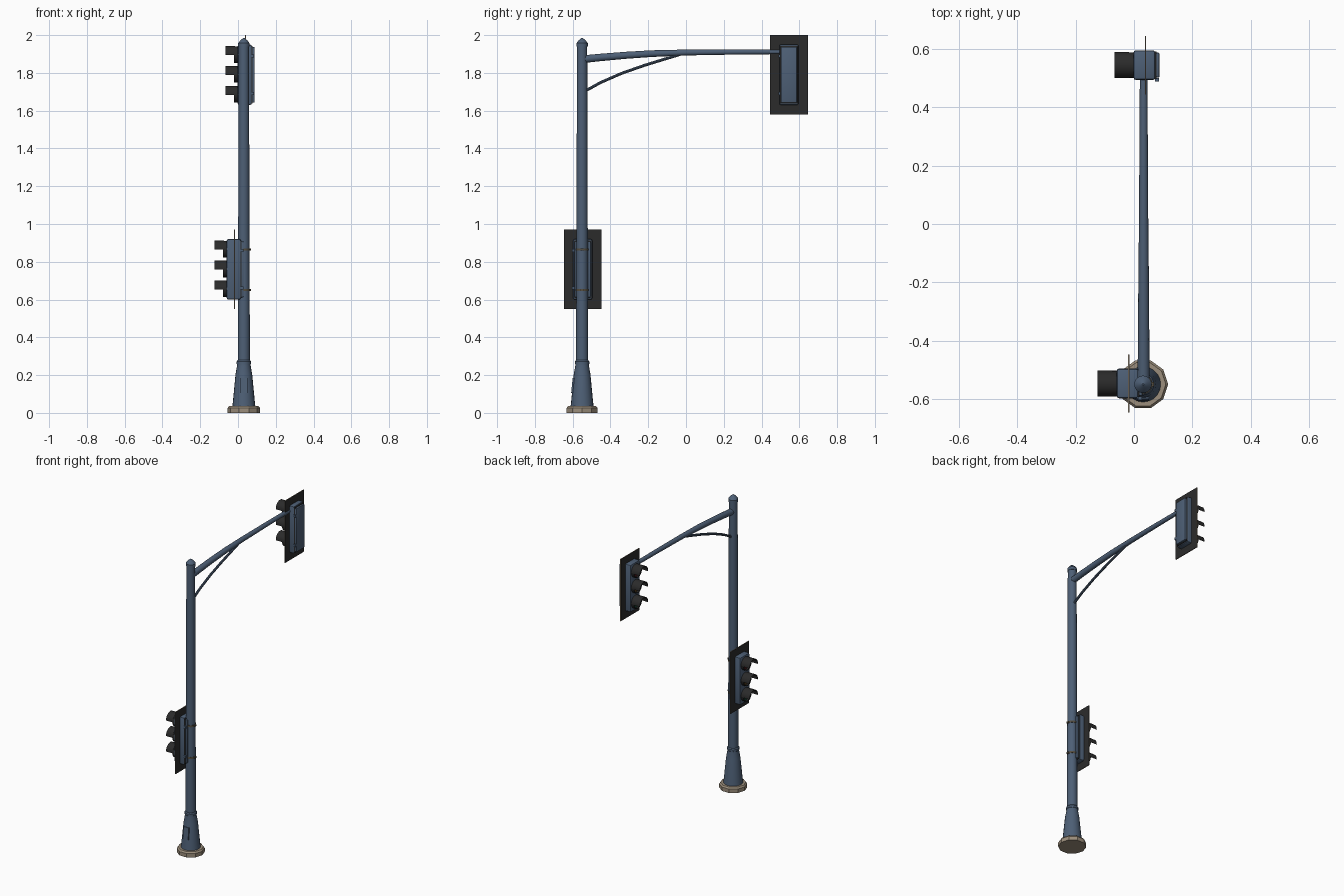
import bpy, bmesh, math
from mathutils import Vector

if "Cube" in bpy.data.objects:
    bpy.data.objects.remove(bpy.data.objects["Cube"])


def material(name, rgb):
    m = bpy.data.materials.new(name)
    m.diffuse_color = (*rgb, 1)
    m.use_nodes = True
    m.node_tree.nodes["Principled BSDF"].inputs["Base Color"].default_value = m.diffuse_color
    return m


BLUE = material("slate blue paint", (0.075, 0.115, 0.18))
BLACK = material("matt black", (0.024, 0.024, 0.024))
TAN = material("concrete tan", (0.33, 0.27, 0.20))
RED = material("dark red lens", (0.08, 0.01, 0.012))
AMBER = material("dark amber lens", (0.09, 0.045, 0.01))
GREEN = material("dark green lens", (0.01, 0.06, 0.035))
BRONZE = material("dark bronze", (0.09, 0.075, 0.05))

PX, PY = 0.031, -0.55  # pole axis


def finish(bm, name, mats, smooth=True):
    bmesh.ops.recalc_face_normals(bm, faces=bm.faces)
    me = bpy.data.meshes.new(name)
    bm.to_mesh(me)
    bm.free()
    ob = bpy.data.objects.new(name, me)
    bpy.context.collection.objects.link(ob)
    for m in mats:
        me.materials.append(m)
    if smooth:
        bpy.ops.object.select_all(action='DESELECT')
        ob.select_set(True)
        bpy.context.view_layer.objects.active = ob
        bpy.ops.object.shade_smooth_by_angle(angle=math.radians(35))
    return ob


def skin(bm, rings):
    """Join successive vertex rings and cap both ends."""
    n = len(rings[0])
    for a, b in zip(rings, rings[1:]):
        for i in range(n):
            j = (i + 1) % n
            bm.faces.new((a[i], a[j], b[j], b[i]))
    bm.faces.new(rings[0])
    bm.faces.new(rings[-1])


def lathe(name, profile, mat, sides=20, smooth=True):
    """Closed turned part on the pole axis from (radius, z) pairs."""
    bm = bmesh.new()
    rings = [[bm.verts.new((PX + r * math.cos(i * math.tau / sides),
                            PY + r * math.sin(i * math.tau / sides), z))
              for i in range(sides)] for r, z in profile]
    skin(bm, rings)
    return finish(bm, name, [mat], smooth)


def sweep(name, path, mat, sides=14):
    """Tapered tube along (y, z, radius) points in the pole plane."""
    bm, rings = bmesh.new(), []
    for k, (y, z, r) in enumerate(path):
        a, b = path[max(k - 1, 0)], path[min(k + 1, len(path) - 1)]
        t = Vector((0, b[0] - a[0], b[1] - a[1])).normalized()
        up = Vector((0, -t.z, t.y))
        rings.append([bm.verts.new(Vector((PX + 0.002, y, z))
                      + Vector((r * math.cos(q), 0, 0)) + up * r * math.sin(q))
                      for q in (i * math.tau / sides for i in range(sides))])
    skin(bm, rings)
    return finish(bm, name, [mat])


def box(name, lo, hi, mat, bevel=0.0):
    bm = bmesh.new()
    bmesh.ops.create_cube(bm, size=1)
    for v in bm.verts:
        v.co = [(lo[i] + hi[i]) / 2 + v.co[i] * (hi[i] - lo[i]) for i in range(3)]
    if bevel:
        bmesh.ops.bevel(bm, geom=bm.edges[:], offset=bevel, segments=2,
                        profile=0.5, affect='EDGES')
    return finish(bm, name, [mat], bevel > 0)


def shell(name, x0, x1, y, z, r_out, r_in, start, end, mat, steps=16):
    """Tube section along x, covering the angles start to end (degrees)."""
    bm = bmesh.new()
    rows = []
    for i in range(steps + 1):
        q = math.radians(start + (end - start) * i / steps)
        rows.append([bm.verts.new((x, y + r * math.cos(q), z + r * math.sin(q)))
                     for x, r in ((x0, r_out), (x1, r_out), (x1, r_in), (x0, r_in))])
    skin(bm, rows)
    return finish(bm, name, [mat])


def disc(name, x0, x1, y, z, r, mat, sides=20):
    bm = bmesh.new()
    rings = [[bm.verts.new((x, y + s * math.cos(i * math.tau / sides),
                            z + s * math.sin(i * math.tau / sides)))
              for i in range(sides)] for x, s in ((x1, r), (x0 + 0.004, r), (x0, r * 0.6))]
    skin(bm, rings)
    return finish(bm, name, [mat])


def signal(tag, x, y, z):
    """Three-lamp head facing -x, with (x, y, z) at the housing front centre."""
    box(tag + "_housing", (x, y - 0.051, z - 0.16), (x + 0.075, y + 0.051, z + 0.16),
        BLUE, 0.009)
    box(tag + "_back_door", (x + 0.07, y - 0.043, z - 0.148),
        (x + 0.09, y + 0.043, z + 0.148), BLUE, 0.006)
    box(tag + "_door_gasket", (x + 0.073, y - 0.047, z - 0.153),
        (x + 0.079, y + 0.047, z + 0.153), BLACK)
    for dz in (-0.1, 0.1):
        box(tag + "_latch", (x + 0.074, y - 0.056, z + dz - 0.008),
            (x + 0.088, y - 0.044, z + dz + 0.008), BLUE)
    # thin backing board with pale cut edges
    board = box(tag + "_backing_board", (x + 0.039, y - 0.1, z - 0.21),
                (x + 0.044, y + 0.1, z + 0.21), BLACK)
    board.data.materials.append(TAN)
    for f in board.data.polygons:
        f.material_index = 0 if abs(f.normal.x) > 0.5 else 1
    # lamps with collars and hoods
    for k, lens in enumerate((RED, AMBER, GREEN)):
        cz = z + 0.107 - 0.105 * k
        shell(tag + "_collar", x - 0.019, x + 0.002, y, cz, 0.044, 0.038, 0, 359.9, BLACK, 20)
        shell(tag + "_hood", x - 0.065, x - 0.015, y, cz, 0.0445, 0.041, -4, 184, BLACK)
        disc(tag + "_lens", x - 0.011, x + 0.002, y, cz, 0.039, lens)


# footing and pole
lathe("footing", [(0.086, 0), (0.086, 0.026), (0.078, 0.036)], TAN, 10, False)
lathe("pole_base", [(0.061, 0.034), (0.058, 0.06), (0.044, 0.205), (0.036, 0.25),
                    (0.036, 0.26)], BLUE)
lathe("base_collar", [(0.034, 0.256), (0.038, 0.26), (0.038, 0.272), (0.033, 0.279)], BLUE)
lathe("pole", [(0.032, 0.25), (0.027, 1.95)], BLUE)
lathe("pole_cap", [(0.030, 1.94), (0.030, 1.957), (0.018, 1.973), (0.003, 1.985)], BLUE)

# access hatch, leaning with the tapered base
hatch = box("access_hatch", (PX - 0.02, -0.61, 0.105), (PX + 0.02, -0.56, 0.185), BLUE)
for v in hatch.data.vertices:
    if v.co.y < -0.6:
        v.co.y = PY - (0.058 if v.co.z < 0.15 else 0.050)

# mast arm and curved brace
sweep("mast_arm", [(-0.55, 1.872, 0.021), (-0.45, 1.882, 0.020), (-0.32, 1.893, 0.019),
                   (-0.18, 1.902, 0.018), (0.0, 1.908, 0.016), (0.25, 1.911, 0.0145),
                   (0.51, 1.912, 0.013)], BLUE)
sweep("arm_brace", [(-0.545, 1.698, 0.008), (-0.45, 1.75, 0.008), (-0.34, 1.798, 0.008),
                    (-0.22, 1.84, 0.008), (-0.1, 1.877, 0.008), (-0.03, 1.897, 0.007)],
      BLUE, 10)

# signal heads
signal("upper_signal", -0.002, 0.545, 1.79)
signal("lower_signal", -0.06, -0.547, 0.76)

# pole clamps holding the lower head
for cz in (0.65, 0.865):
    lathe("pole_clamp", [(0.033, cz - 0.006), (0.033, cz + 0.006)], BRONZE)
    box("clamp_bolt", (PX + 0.028, PY - 0.008, cz - 0.005),
        (PX + 0.038, PY + 0.008, cz + 0.005), BRONZE)
    box("clamp_bracket", (0.0, PY - 0.03, cz - 0.007), (PX, PY + 0.03, cz + 0.007), BLUE)
